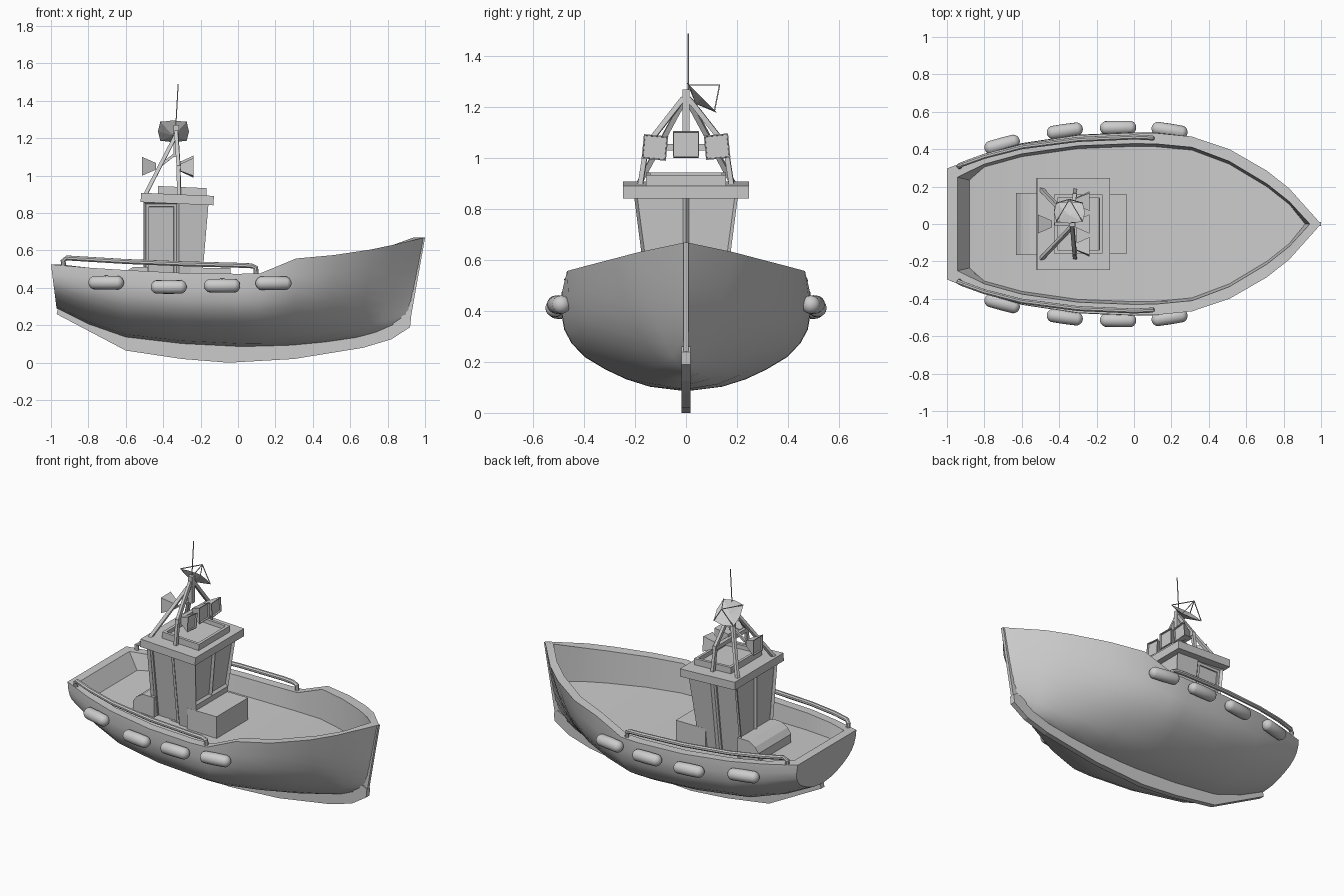
import bpy, bmesh, math
from mathutils import Vector, Matrix

if "Cube" in bpy.data.objects:
    bpy.data.objects.remove(bpy.data.objects["Cube"])


def finish(name, bm, smooth=False):
    bmesh.ops.remove_doubles(bm, verts=bm.verts, dist=1e-5)
    bmesh.ops.recalc_face_normals(bm, faces=bm.faces)
    me = bpy.data.meshes.new(name)
    bm.to_mesh(me)
    bm.free()
    ob = bpy.data.objects.new(name, me)
    bpy.context.collection.objects.link(ob)
    if smooth:
        bpy.ops.object.select_all(action='DESELECT')
        ob.select_set(True)
        bpy.context.view_layer.objects.active = ob
        bpy.ops.object.shade_smooth_by_angle(angle=math.radians(35))
    return ob


def box_bm(x0, x1, y, z0, z1):
    bm = bmesh.new()
    bmesh.ops.create_cube(bm, size=1)
    for v in bm.verts:
        v.co = ((x0 + x1) / 2 + v.co.x * (x1 - x0), v.co.y * 2 * y,
                (z0 + z1) / 2 + v.co.z * (z1 - z0))
    return bm


def plate(name, profile, half_y):
    """Extrude an x/z outline symmetrically across y."""
    bm = bmesh.new()
    f = bm.faces.new([bm.verts.new((x, -half_y, z)) for x, z in profile])
    r = bmesh.ops.extrude_face_region(bm, geom=[f])
    for v in r['geom']:
        if isinstance(v, bmesh.types.BMVert):
            v.co.y = half_y
    return finish(name, bm)


def tube(name, pts, r, sides=8, smooth=True):
    """Tube along a path, rings kept square to the local direction."""
    bm = bmesh.new()
    pts = [Vector(p) for p in pts]
    rings = []
    for i, p in enumerate(pts):
        d = (pts[min(i + 1, len(pts) - 1)] - pts[max(i - 1, 0)]).normalized()
        a = d.cross(Vector((0.1, 1, 0.05))).normalized()
        b = d.cross(a)
        rings.append([bm.verts.new(p + r * (a * math.cos(t) + b * math.sin(t)))
                      for t in [math.tau * (k + .5) / sides for k in range(sides)]])
    for A, B in zip(rings, rings[1:]):
        for k in range(sides):
            bm.faces.new((A[k], A[(k + 1) % sides], B[(k + 1) % sides], B[k]))
    bm.faces.new(rings[0])
    bm.faces.new(rings[-1])
    return finish(name, bm, smooth)


# Hull stations: sheer x, half width, sheer z, keel x, keel z, inner half width, V blend
stations = [(-1, .297, .525, -.97, .29, .25, 0), (-.8, .372, .508, -.8, .205, .32, 0),
            (-.6, .43, .495, -.6, .135, .375, 0), (-.3, .475, .48, -.3, .1, .418, 0),
            (0, .488, .475, 0, .085, .43, 0), (.12, .486, .478, .12, .086, .428, 0),
            (.31, .467, .557, .3, .092, .41, .08), (.51, .40, .575, .49, .11, .335, .25),
            (.71, .285, .605, .66, .135, .215, .45), (.83, .19, .63, .77, .165, .12, .6),
            (1, 0, .67, .92, .23, 0, .7)]
section = [(0, 0), (.045, .29), (.12, .48), (.22, .65), (.34, .81), (.48, .92),
           (.62, .98), (.8, 1.005), (1, 1)]
bm = bmesh.new()
rings = []
for xs, w, zs, xk, zk, wi, k in stations:
    half = [(xk + (xs - xk) * t, w * ((1 - k) * f + k * t), zk + (zs - zk) * t) for t, f in section]
    half.append((max(-.945, min(.94, xs)), wi, zs))
    xd = max(-.88, min(.915, xs))
    half.append((xd, max(wi - .015, 0), .365 + .08 * xd * xd))
    rings.append([bm.verts.new((x, -y, z)) for x, y, z in reversed(half)]
                 + [bm.verts.new(p) for p in half])
n = len(rings[0])
for A, B in zip(rings, rings[1:]):
    for i in range(n):
        bm.faces.new((A[i], A[(i + 1) % n], B[(i + 1) % n], B[i]))
S = rings[0]
bm.faces.new(S[2:n - 2])                        # transom
bm.faces.new((S[1], S[2], S[n - 3], S[n - 2]))  # stern cap
bm.faces.new((S[0], S[1], S[n - 2], S[n - 1]))  # inner transom
bmesh.ops.dissolve_degenerate(bm, dist=1e-5, edges=bm.edges)
finish("hull", bm, True)

# Keel and stem
plate("keel", [(-.97, .26), (-.6, .065), (-.3, .02), (-.05, 0), (.3, .02), (.67, .08),
               (.82, .125), (.92, .19), (.925, .24), (.9, .26), (.65, .15), (.3, .11),
               (0, .1), (-.3, .115), (-.6, .15), (-.96, .3)], .017)
plate("stem", [(.915, .19), (1, .668), (.97, .665), (.88, .24)], .01)

# Deck boxes before and behind the wheelhouse
finish("front_deck_box", box_bm(-.25, -.04, .16, .35, .505))
plate("rear_deck_box", [(-.63, .37), (-.63, .45), (-.605, .485), (-.56, .512),
                        (-.48, .512), (-.48, .37)], .165)

# Wheelhouse: tapered box with recessed windows and doors
bm = box_bm(-.505, -.157, .205, .35, .86)
for v in bm.verts:
    if v.co.z < .5:
        v.co.y *= .68
        if v.co.x > -.3:
            v.co.x = -.2


def wall(axis, sign):
    bm.normal_update()
    return [f for f in bm.faces if f.normal[axis] * sign > .8]


def cut(axis, sign, co, no):
    fs = wall(axis, sign)
    geom = fs + list({e for f in fs for e in f.edges}) + list({v for f in fs for v in f.verts})
    bmesh.ops.bisect_plane(bm, geom=geom, plane_co=co, plane_no=no)


for s in (1, -1):
    cut(1, s, (-.315, 0, 0), (1, 0, 0))
    cut(0, s, (0, 0, 0), (0, 1, 0))
cut(0, 1, (0, 0, .54), (0, 0, 1))
panels = [f for f in wall(0, 1) if f.calc_center_median().z > .6]
panels += [f for s in (1, -1) for f in wall(1, s) if f.calc_center_median().x < -.32]
panels += wall(0, -1)
bmesh.ops.inset_individual(bm, faces=panels, thickness=.018, depth=-.014)
doors = [f for f in panels if abs(f.normal.y) > .8]
bmesh.ops.inset_individual(bm, faces=doors, thickness=.022, depth=0)
bmesh.ops.inset_individual(bm, faces=doors, thickness=.002, depth=-.008)
finish("wheelhouse", bm)

# Roof and its raised hatch with a sunken top
tilt = Matrix.Rotation(math.radians(2.5), 3, 'Y')
pivot = Vector((-.325, 0, .87))
for name, dims, rec in (("roof", (-.52, -.13, .247, .85, .9), False),
                        ("roof_hatch", (-.43, -.17, .157, .895, .94), True)):
    bm = box_bm(*dims)
    if rec:
        bm.normal_update()
        top = [f for f in bm.faces if f.normal.z > .9]
        bmesh.ops.inset_individual(bm, faces=top, thickness=.025, depth=0)
        bmesh.ops.inset_individual(bm, faces=top, thickness=.001, depth=-.025)
    bmesh.ops.rotate(bm, verts=bm.verts, cent=pivot, matrix=tilt)
    finish(name, bm)

# Mast frame, lamp bar, top post and antenna
for s, side in ((1, "left"), (-1, "right")):
    tube(f"mast_front_leg_{side}", [(-.315, s * .18, .89), (-.318, s * .155, 1.05),
                                    (-.33, s * .01, 1.235)], .014, 4, False)
    tube(f"mast_back_leg_{side}", [(-.5, s * .19, .89), (-.33, s * .012, 1.22)], .014, 4, False)
finish("lamp_bar", box_bm(-.33, -.305, .165, 1.03, 1.055))
finish("mast_post", box_bm(-.345, -.315, .014, 1.1, 1.27))
tube("antenna", [(-.335, .008, 1.22), (-.32, .008, 1.49)], .003, 6)
tube("rear_lamp_bracket", [(-.42, 0, 1.05), (-.33, 0, 1.12)], .01, 4, False)

# Flared square floodlights, three forward and one aft
for i, (x, y, z, d, h) in enumerate([(-.275, -.122, 1.042, 1, .048), (-.275, 0, 1.055, 1, .052),
                                     (-.275, .122, 1.045, 1, .048), (-.475, 0, 1.05, -1, .05)]):
    bm = box_bm(-.037, .037, h, -h, h)
    for v in bm.verts:
        if v.co.x < 0:
            v.co.y *= .35
            v.co.z *= .35
    bm.normal_update()
    lens = [f for f in bm.faces if f.normal.x > .9]
    bmesh.ops.inset_individual(bm, faces=lens, thickness=.007, depth=0)
    bmesh.ops.inset_individual(bm, faces=lens, thickness=.001, depth=-.01)
    M = Matrix.Translation((x, y, z)) @ Matrix.Rotation(0 if d > 0 else math.pi, 4, 'Z') \
        @ Matrix.Rotation(y * .8, 4, 'X')
    bm.transform(M)
    finish(f"floodlight_{i + 1}", bm)

# Dish with bowed square rim and feed struts
n, u, c = Vector((0, .707, .707)), Vector((0, .707, -.707)), Vector((-.345, .062, 1.237))
rim = []
for k in range(8):
    a, r = k * math.pi / 4, .1 if k % 2 else .083
    rim.append(c + r * (math.cos(a) * Vector((1, 0, 0)) + math.sin(a) * u))
bm = bmesh.new()
vs = [bm.verts.new(p) for p in rim]
for off in (.022, .034):
    tip = bm.verts.new(c - n * off)
    for k in range(8):
        bm.faces.new((vs[k], vs[(k + 1) % 8], tip))
finish("dish", bm)
feed = c + Vector((0, .07, .05))
for k in (1, 3, 5, 7):
    tube(f"dish_strut_{k}", [rim[k], feed], .003, 4, False)
tube("dish_mount", [(-.33, 0, 1.22), c - n * .03], .01, 6)

# Hand rails and fenders on both sides
rail = [(-.93, .305, .49), (-.935, .31, .545), (-.915, .32, .56), (-.8, .362, .553), (-.6, .413, .541),
        (-.3, .452, .529), (0, .465, .521), (.07, .462, .518), (.095, .46, .508), (.098, .459, .46)]
fenders = [(-.705, .425, .428, 15), (-.37, .498, .405, 8), (-.085, .515, .412, 1), (.19, .50, .425, -9)]
for s, side in ((1, "left"), (-1, "right")):
    tube(f"rail_{side}", [(x, s * y, z) for x, y, z in rail], .014, 8)
    for i, (x, y, z, yaw) in enumerate(fenders):
        bm = bmesh.new()
        bmesh.ops.create_uvsphere(bm, u_segments=16, v_segments=12, radius=.037)
        bm.transform(Matrix.Rotation(math.pi / 2, 4, 'Y'))
        for v in bm.verts:
            if abs(v.co.x) > .003:
                v.co.x += math.copysign(.06, v.co.x)
        bm.transform(Matrix.Translation((x, s * y, z)) @ Matrix.Rotation(s * math.radians(yaw), 4, 'Z'))
        finish(f"fender_{side}_{i + 1}", bm, True)
